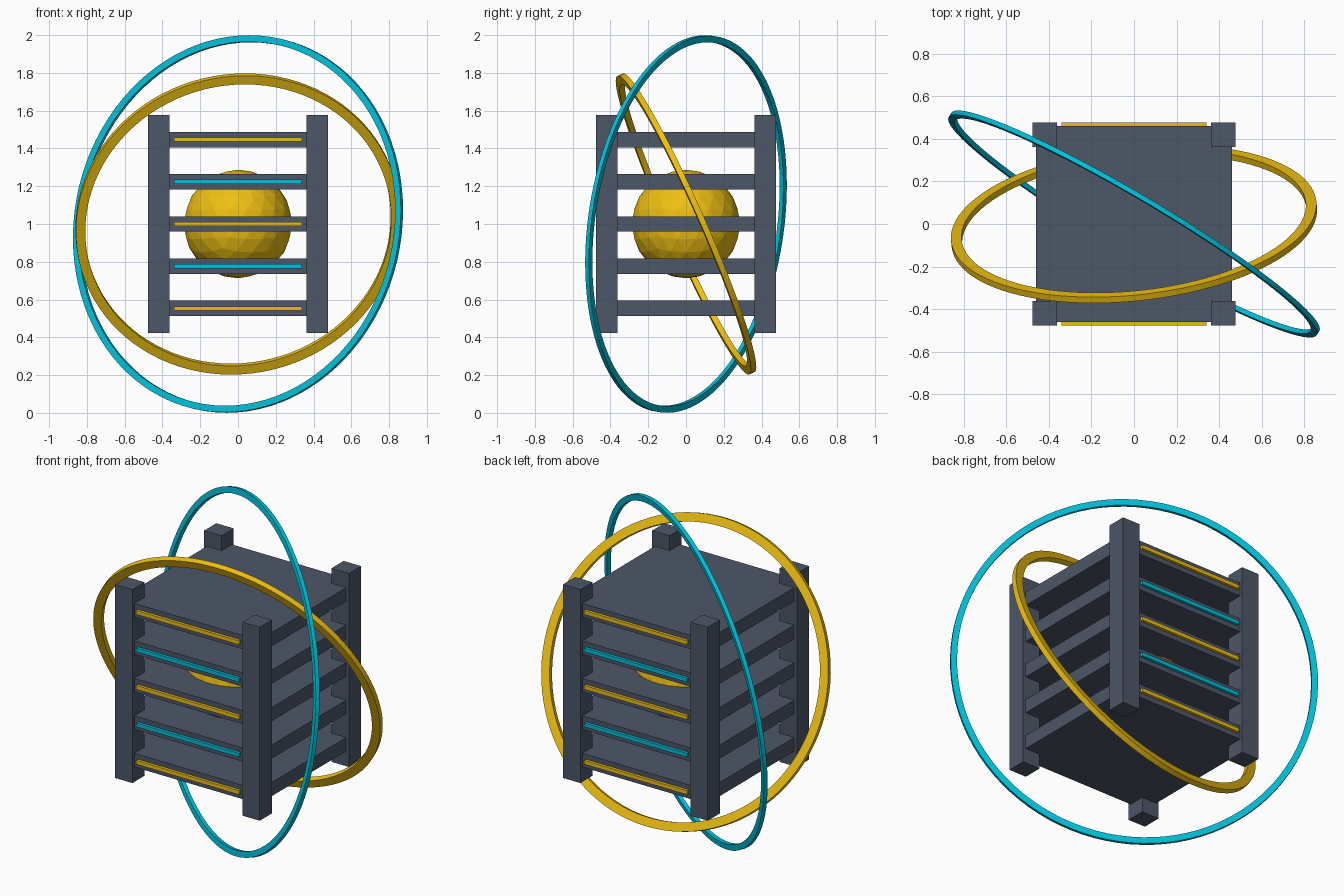
import bpy
import bmesh
from math import cos, sin, pi
from mathutils import Vector

if "Cube" in bpy.data.objects:
    bpy.data.objects.remove(bpy.data.objects["Cube"])

MID = 1.0  # height of the shared centre


def material(name, rgb):
    m = bpy.data.materials.new(name)
    m.diffuse_color = (*rgb, 1)
    m.use_nodes = True
    m.node_tree.nodes["Principled BSDF"].inputs["Base Color"].default_value = m.diffuse_color
    return m


SLATE = material("slate", (0.075, 0.095, 0.14))
GOLD = material("gold", (0.85, 0.52, 0.006))
CYAN = material("cyan", (0.0, 0.53, 0.70))


def box(name, centre, size, mat):
    bpy.ops.mesh.primitive_cube_add(size=1, location=centre)
    ob = bpy.context.object
    ob.name = name
    ob.scale = size
    bpy.ops.object.transform_apply(location=False, rotation=False, scale=True)
    ob.data.materials.append(mat)
    return ob


def ring(name, outer, width, thick, normal, mat, sides=96):
    """Flat-sided hoop: a rectangular section swept around its axis."""
    bm = bmesh.new()
    section = [(outer, -thick / 2), (outer, thick / 2),
               (outer - width, thick / 2), (outer - width, -thick / 2)]
    loops = [[bm.verts.new((r * cos(a), r * sin(a), h)) for r, h in section]
             for a in (2 * pi * i / sides for i in range(sides))]
    for i in range(sides):
        p, q = loops[i], loops[(i + 1) % sides]
        for j in range(4):
            k = (j + 1) % 4
            bm.faces.new((p[j], q[j], q[k], p[k]))
    bmesh.ops.recalc_face_normals(bm, faces=bm.faces)
    me = bpy.data.meshes.new(name)
    bm.to_mesh(me)
    bm.free()
    me.materials.append(mat)
    ob = bpy.data.objects.new(name, me)
    bpy.context.collection.objects.link(ob)
    ob.location = (0, 0, MID)
    ob.rotation_mode = 'QUATERNION'
    ob.rotation_quaternion = Vector(normal).to_track_quat('Z', 'Y')
    return ob


# Corner posts
for sx in (-1, 1):
    for sy in (-1, 1):
        box("corner_post", (sx * 0.42, sy * 0.42, MID), (0.115, 0.115, 1.154), SLATE)

# Stacked shelves with light strips on front and back edges
for i in range(5):
    z = MID + (i - 2) * 0.2235
    box("shelf", (0, 0, z), (0.92, 0.92, 0.082), SLATE)
    for sy in (-1, 1):
        box("light_strip", (0, sy * 0.462, z), (0.68, 0.03, 0.023),
            CYAN if i % 2 else GOLD)

# Faceted core
bpy.ops.mesh.primitive_ico_sphere_add(subdivisions=3, radius=0.287, location=(0, 0, MID))
core = bpy.context.object
core.name = "core"
core.data.materials.append(GOLD)

# Tilted orbit rings
ring("inner_ring", 0.864, 0.05, 0.031, (-0.10, 0.91, 0.402), GOLD)
ring("outer_ring", 1.006, 0.035, 0.023, (0.505, 0.853, -0.126), CYAN)
